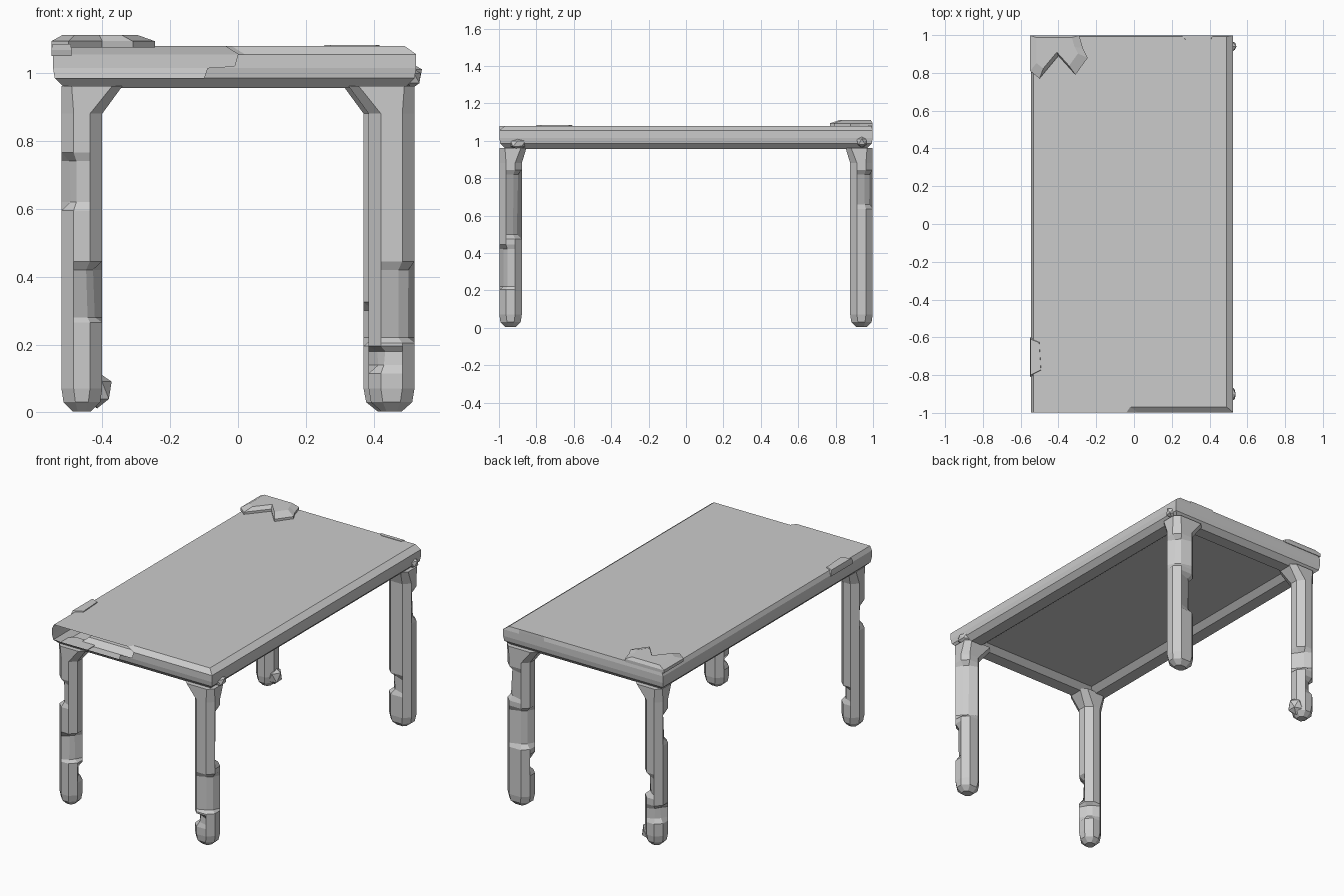
import bpy, bmesh, random
from mathutils import Vector, Matrix

cube = bpy.data.objects.get("Cube")
if cube:
    bpy.data.objects.remove(cube)
random.seed(4)


def finish(name, bm):
    mesh = bpy.data.meshes.new(name)
    bm.to_mesh(mesh)
    bm.free()
    obj = bpy.data.objects.new(name, mesh)
    bpy.context.collection.objects.link(obj)
    return obj


def loft(rings):
    """Skin equal-length rings and cap both ends."""
    bm = bmesh.new()
    rows = [[bm.verts.new(p) for p in ring] for ring in rings]
    bands = []
    for a, b in zip(rows, rows[1:]):
        n = len(a)
        bands.append([bm.faces.new((a[i], a[(i + 1) % n], b[(i + 1) % n], b[i]))
                      for i in range(n)])
    bm.faces.new(rows[0][::-1])
    bm.faces.new(rows[-1])
    bmesh.ops.recalc_face_normals(bm, faces=bm.faces[:])
    return bm, bands


# Hollow table top: recessed underside, bevelled rim, front edge half open
X0, X1, Y = -0.545, 0.525, 0.998


def rim(z, left, right, front_a, front_b, back, split):
    return [(X0 + left, -Y + front_a, z), (split, -Y + front_a, z),
            (split + 0.02, -Y + front_b, z), (X1 - right, -Y + front_b, z),
            (X1 - right, Y - back, z), (X0 + left, Y - back, z)]


def even(z, inset, split=-0.1):
    return rim(z, inset, inset, inset, inset, inset, split)


top, bands = loft([
    even(0.985, 0.145), even(0.955, 0.11), even(0.955, 0.035),
    even(0.985, 0.005), even(1.015, 0, -0.09), even(1.02, 0, -0.01),
    even(1.055, 0, 0.0),
    rim(1.08, 0.012, 0.035, 0, 0.03, 0.005, -0.04)])
bmesh.ops.delete(top, geom=[band[0] for band in bands[3:]], context='FACES_ONLY')
finish("table_top", top)


# Legs: chamfered posts with chipped corners, rounded feet and flared tops
def post_ring(cx, cy, hx, hy, z, chamfer):
    c = chamfer
    pts = [(hx, -hy + c), (hx, hy - c), (hx - c, hy), (c - hx, hy),
           (-hx, hy - c), (-hx, c - hy), (c - hx, -hy), (hx - c, -hy)]
    return [Vector((cx + x, cy + y, z)) for x, y in pts]


def leg(name, sx, sy, inner, outer, chips):
    cx, cy = sx * (inner + outer) / 2, sy * 0.938
    hx, hy = (outer - inner) / 2, 0.06
    rings = [post_ring(cx, cy, hx * 0.45, hy * 0.45, 0.003, 0.015),
             post_ring(cx, cy, hx * 0.9, hy * 0.9, 0.03, 0.035)]
    levels = {0.07: None, 0.88: None}
    for corner, low, high in chips:
        levels.update({low - 0.025: None, low: corner, high: corner, high + 0.025: None})
    for z in sorted(levels):
        ring = post_ring(cx, cy, hx, hy, z, 0.036)
        corner = levels[z]
        if corner is not None:
            for k in (1, 2):
                p = ring[(corner * 2 + k) % 8]
                pull = Vector((cx - p.x, cy - p.y, 0)).normalized()
                p += pull * random.uniform(0.018, 0.032)
        rings.append(ring)
    # flare toward the middle of the table where the post meets the rim
    flare = post_ring(cx, cy, hx, hy, 0.962, 0.03)
    for p in flare:
        if (p.x - cx) * sx < 0:
            p.x -= sx * 0.06
        if (p.y - cy) * sy < 0:
            p.y -= sy * 0.025
    rings.append(flare)
    finish(name, loft(rings)[0])


leg("front_right_leg", -1, -1, 0.40, 0.52, [(3, 0.28, 0.42), (2, 0.62, 0.74), (0, 0.17, 0.24)])
leg("back_right_leg", -1, 1, 0.40, 0.52, [(1, 0.17, 0.23), (0, 0.32, 0.42), (2, 0.64, 0.8)])
leg("front_left_leg", 1, -1, 0.385, 0.52, [(3, 0.22, 0.42), (2, 0.14, 0.18), (0, 0.5, 0.82)])
leg("back_left_leg", 1, 1, 0.37, 0.52, [(0, 0.66, 0.82), (1, 0.38, 0.58), (2, 0.22, 0.3)])


# Chipped lumps at the foot and at the corners of the rim
def lump(name, centre, size):
    bm = bmesh.new()
    bmesh.ops.create_icosphere(bm, subdivisions=1, radius=1)
    for v in bm.verts:
        v.co *= random.uniform(0.88, 1.0)
    bmesh.ops.transform(bm, verts=bm.verts[:],
                        matrix=Matrix.Translation(centre) @ Matrix.Diagonal((*size, 1)))
    finish(name, bm)


lump("foot_lump", (-0.415, 0.94, 0.065), (0.05, 0.052, 0.06))
lump("front_corner_lump", (0.51, -0.9, 0.985), (0.035, 0.05, 0.035))
lump("back_corner_lump", (0.51, 0.94, 0.995), (0.036, 0.035, 0.035))


# Raised worn patches on the top
def patch(name, outline, centre, low, high, shrink):
    c = Vector(centre)
    rings = []
    for z, s in ((low, 1), ((low + high) / 2, 1), (high, shrink)):
        rings.append([(*(c + (Vector(p) - c) * s), z) for p in outline])
    finish(name, loft(rings)[0])


patch("corner_patch",
      [(-0.55, 0.998), (-0.29, 0.998), (-0.27, 0.93), (-0.245, 0.88), (-0.31, 0.79),
       (-0.4, 0.89), (-0.5, 0.77), (-0.55, 0.81)], (-0.43, 0.96), 1.075, 1.112, 0.72)
patch("side_patch",
      [(-0.55, -0.6), (-0.5, -0.62), (-0.49, -0.78), (-0.55, -0.81)],
      (-0.52, -0.7), 1.05, 1.085, 0.9)
patch("back_patch",
      [(0.25, 0.998), (0.27, 0.975), (0.41, 0.975), (0.42, 0.998)],
      (0.34, 0.99), 1.05, 1.083, 0.95)
